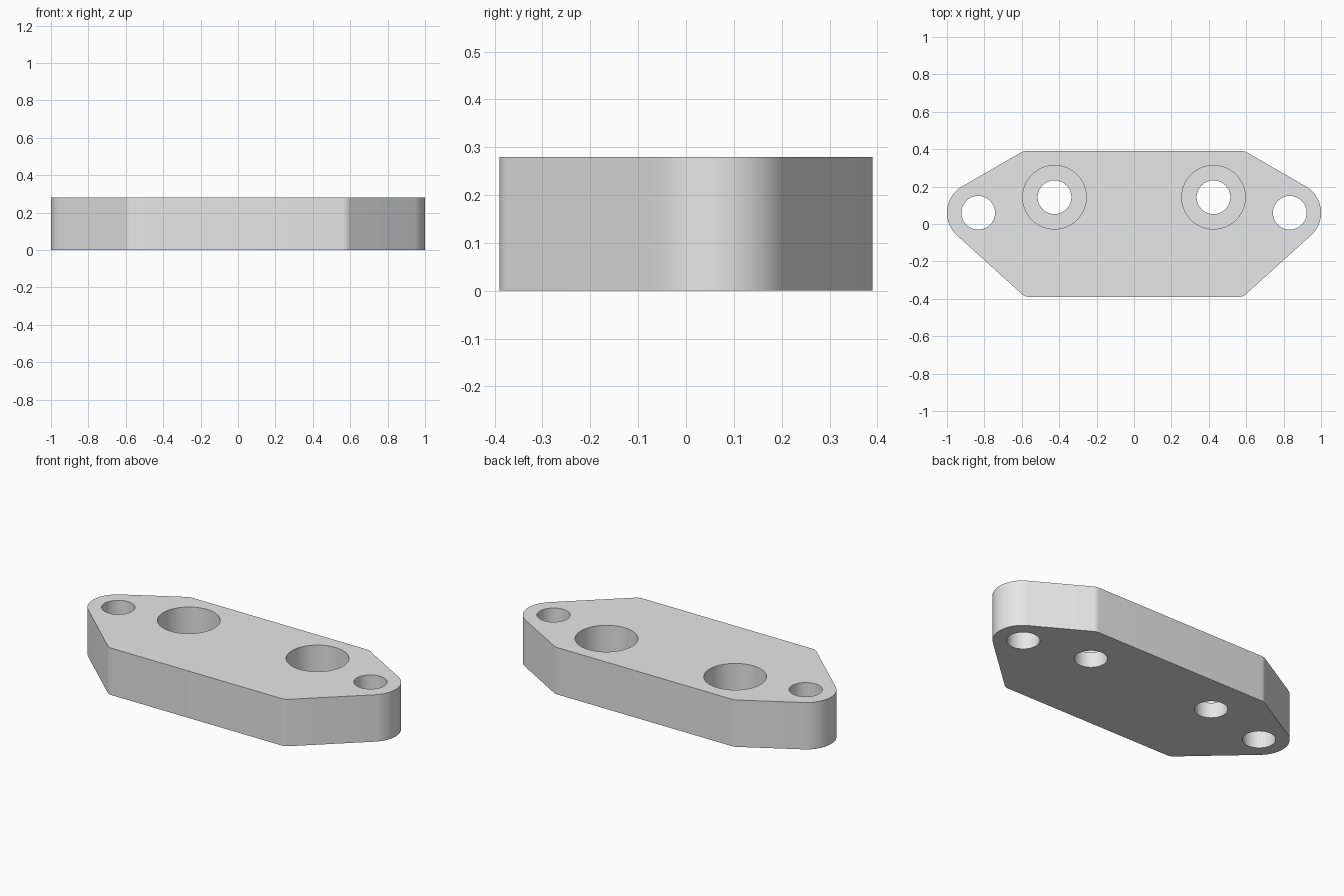
import bpy
import bmesh
from math import radians, tan, cos, sin

THICK = 0.28
LEDGE = 0.093          # height of the counterbore floor
HALF_DEPTH = 0.39
EAR = (0.837, 0.06)
CORNER_R = 0.06

if "Cube" in bpy.data.objects:
    bpy.data.objects.remove(bpy.data.objects["Cube"], do_unlink=True)

grey = bpy.data.materials.new("plain grey")
grey.use_nodes = True
grey.diffuse_color = (0.8, 0.8, 0.8, 1)
grey.node_tree.nodes["Principled BSDF"].inputs["Base Color"].default_value = (0.8, 0.8, 0.8, 1)


def arc(cx, cy, r, start, end, steps):
    angles = [radians(start + (end - start) * i / steps) for i in range(steps + 1)]
    return [(cx + r * cos(a), cy + r * sin(a)) for a in angles]


def corner_centre(x, y, turn):
    """Centre of the fillet in the corner at (x, y)."""
    inset = CORNER_R * tan(radians(turn / 2))
    return x - inset, y - CORNER_R if y > 0 else y + CORNER_R


# Plate outline: right half from front to back, then mirrored
half = arc(*corner_centre(0.582, -HALF_DEPTH, 42), CORNER_R, -90, -48, 6)
half += arc(*EAR, 0.163, -48, 60, 24)
half += arc(*corner_centre(0.591, HALF_DEPTH, 30), CORNER_R, 60, 90, 6)
outline = half + [(-x, y) for x, y in reversed(half)]

bm = bmesh.new()
face = bm.faces.new([bm.verts.new((x, y, 0)) for x, y in outline])
top = bmesh.ops.extrude_face_region(bm, geom=[face])["geom"]
bmesh.ops.translate(bm, vec=(0, 0, THICK),
                    verts=[g for g in top if isinstance(g, bmesh.types.BMVert)])
bmesh.ops.recalc_face_normals(bm, faces=bm.faces)
mesh = bpy.data.meshes.new("mounting_plate")
bm.to_mesh(mesh)
bm.free()
mesh.materials.append(grey)
plate = bpy.data.objects.new("mounting_plate", mesh)
bpy.context.collection.objects.link(plate)


def drill(x, y, radius, bottom):
    """Cut a round hole from the given height up through the top."""
    height = THICK + 0.1 - bottom
    bpy.ops.mesh.primitive_cylinder_add(vertices=64, radius=radius, depth=height,
                                        location=(x, y, bottom + height / 2))
    cutter = bpy.context.object
    cutter.name = "hole_cutter"
    cutter.hide_render = True
    cutter.data.materials.append(grey)
    bpy.ops.object.select_all(action='DESELECT')
    bpy.context.view_layer.objects.active = plate
    plate.select_set(True)
    cut = plate.modifiers.new("hole", 'BOOLEAN')
    cut.operation = 'DIFFERENCE'
    cut.solver = 'EXACT'
    cut.object = cutter
    bpy.ops.object.modifier_apply(modifier=cut.name)
    bpy.data.objects.remove(cutter, do_unlink=True)


# Ear holes and counterbored screw holes on both sides
for side in (-1, 1):
    drill(side * EAR[0] * 0.995, EAR[1], 0.09, -0.1)
    drill(side * 0.425, 0.143, 0.17, LEDGE)
    drill(side * 0.425, 0.143, 0.09, -0.1)

bpy.ops.object.select_all(action='DESELECT')
plate.select_set(True)
bpy.context.view_layer.objects.active = plate
bpy.ops.object.shade_smooth_by_angle(angle=radians(30))
